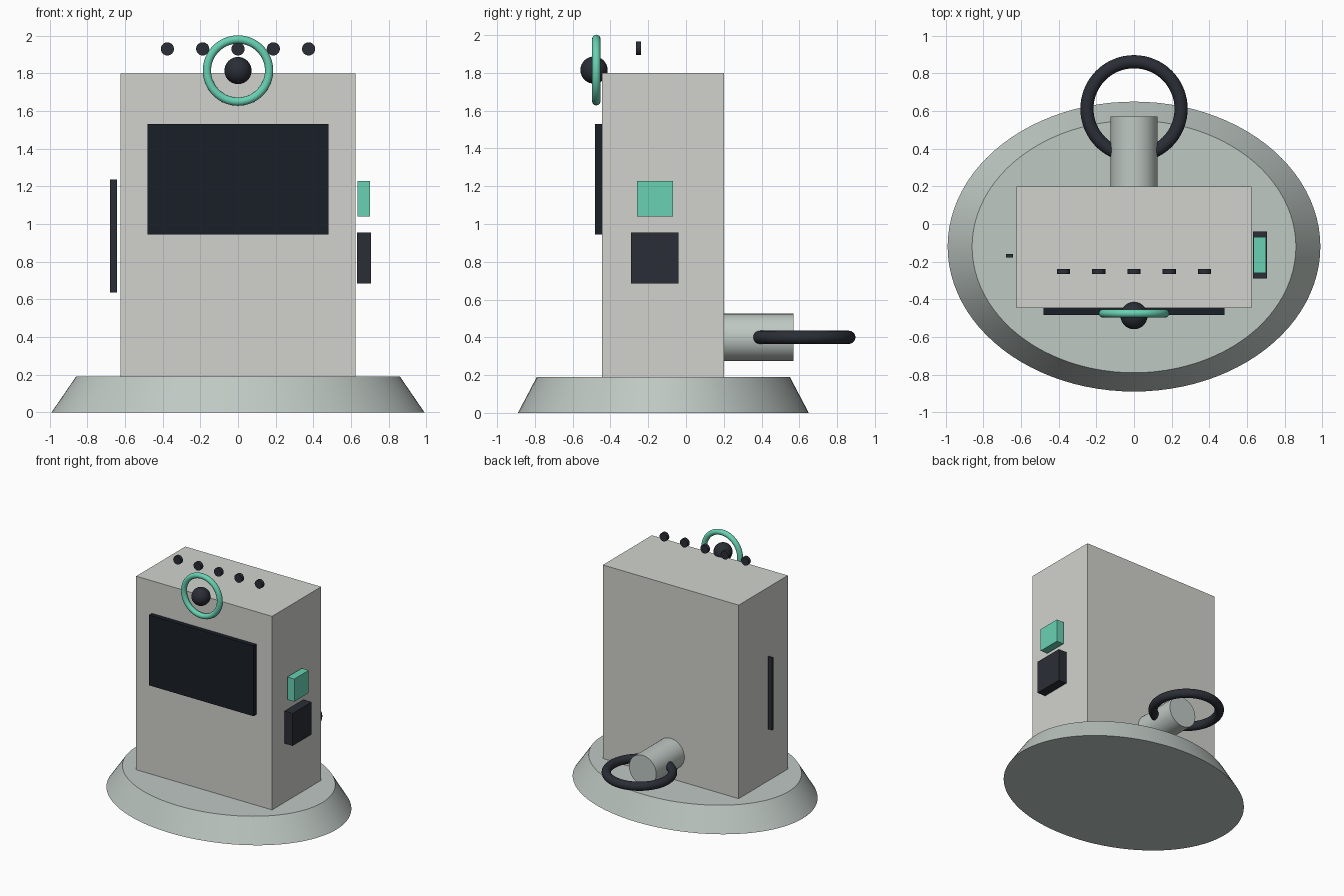
import bpy, math

if "Cube" in bpy.data.objects:
    bpy.data.objects.remove(bpy.data.objects["Cube"])


def material(name, rgb):
    m = bpy.data.materials.new(name)
    m.diffuse_color = (*rgb, 1)
    m.use_nodes = True
    m.node_tree.nodes["Principled BSDF"].inputs["Base Color"].default_value = m.diffuse_color
    return m


MINT = material("mint", (0.14, 0.64, 0.45))
DARK = material("charcoal", (0.023, 0.027, 0.036))
GLASS = material("screen_glass", (0.010, 0.014, 0.021))
SHELL = material("warm_grey", (0.64, 0.65, 0.61))
METAL = material("cool_grey", (0.52, 0.58, 0.55))
FACING_Y = (math.pi / 2, 0, 0)


def finish(name, mat, smooth=False):
    ob = bpy.context.object
    ob.name = name
    ob.data.materials.append(mat)
    if smooth:
        bpy.ops.object.shade_smooth_by_angle(angle=math.radians(35))
    return ob


def box(name, x, y, z, mat):
    """Box from (min, max) ranges on each axis."""
    bpy.ops.mesh.primitive_cube_add(size=1, location=[sum(r) / 2 for r in (x, y, z)])
    bpy.context.object.scale = [r[1] - r[0] for r in (x, y, z)]
    bpy.ops.object.transform_apply(location=False, rotation=False, scale=True)
    return finish(name, mat)


def rod(name, x, y0, y1, z, radius, mat, sides):
    """Cylinder lying along y."""
    bpy.ops.mesh.primitive_cylinder_add(vertices=sides, radius=radius, depth=y1 - y0,
                                        location=(x, (y0 + y1) / 2, z), rotation=FACING_Y)
    return finish(name, mat, True)


def ring(name, loc, rot, major, minor, mat):
    bpy.ops.mesh.primitive_torus_add(location=loc, rotation=rot, major_radius=major,
                                     minor_radius=minor, major_segments=64, minor_segments=20)
    return finish(name, mat, True)


# Oval sloping base
bpy.ops.mesh.primitive_cone_add(vertices=96, radius1=1, radius2=1, depth=0.19,
                                location=(0, -0.12, 0.095))
base = finish("base", METAL)
for v in base.data.vertices:
    rx, ry = (0.99, 0.77) if v.co.z < 0 else (0.86, 0.67)
    v.co.x *= rx
    v.co.y *= ry
bpy.ops.object.shade_smooth_by_angle(angle=math.radians(35))

# Cabinet and front screen
box("cabinet", (-0.625, 0.625), (-0.445, 0.20), (0.19, 1.80), SHELL)
box("screen", (-0.48, 0.48), (-0.483, -0.445), (0.945, 1.53), GLASS)

# Camera eye with light ring
bpy.ops.mesh.primitive_uv_sphere_add(segments=40, ring_count=20, radius=0.072,
                                     location=(0, -0.487, 1.815))
finish("camera_eye", DARK, True)
ring("light_ring", (0, -0.475, 1.815), FACING_Y, 0.165, 0.022, MINT)

# Row of sensor discs above the cabinet
for i in range(5):
    rod(f"sensor_{i + 1}", (i - 2) * 0.1875, -0.266, -0.238, 1.93, 0.035, DARK, 32)

# Side fittings
box("left_slot", (-0.68, -0.643), (-0.178, -0.16), (0.635, 1.237), DARK)
box("right_pad", (0.636, 0.70), (-0.26, -0.07), (1.04, 1.228), MINT)
box("right_reader", (0.632, 0.706), (-0.29, -0.04), (0.685, 0.955), DARK)

# Rear spool with carrying ring
rod("rear_spool", 0, 0.20, 0.57, 0.40, 0.125, METAL, 48)
ring("rear_ring", (0, 0.612, 0.40), (0, 0, 0), 0.25, 0.035, DARK)
